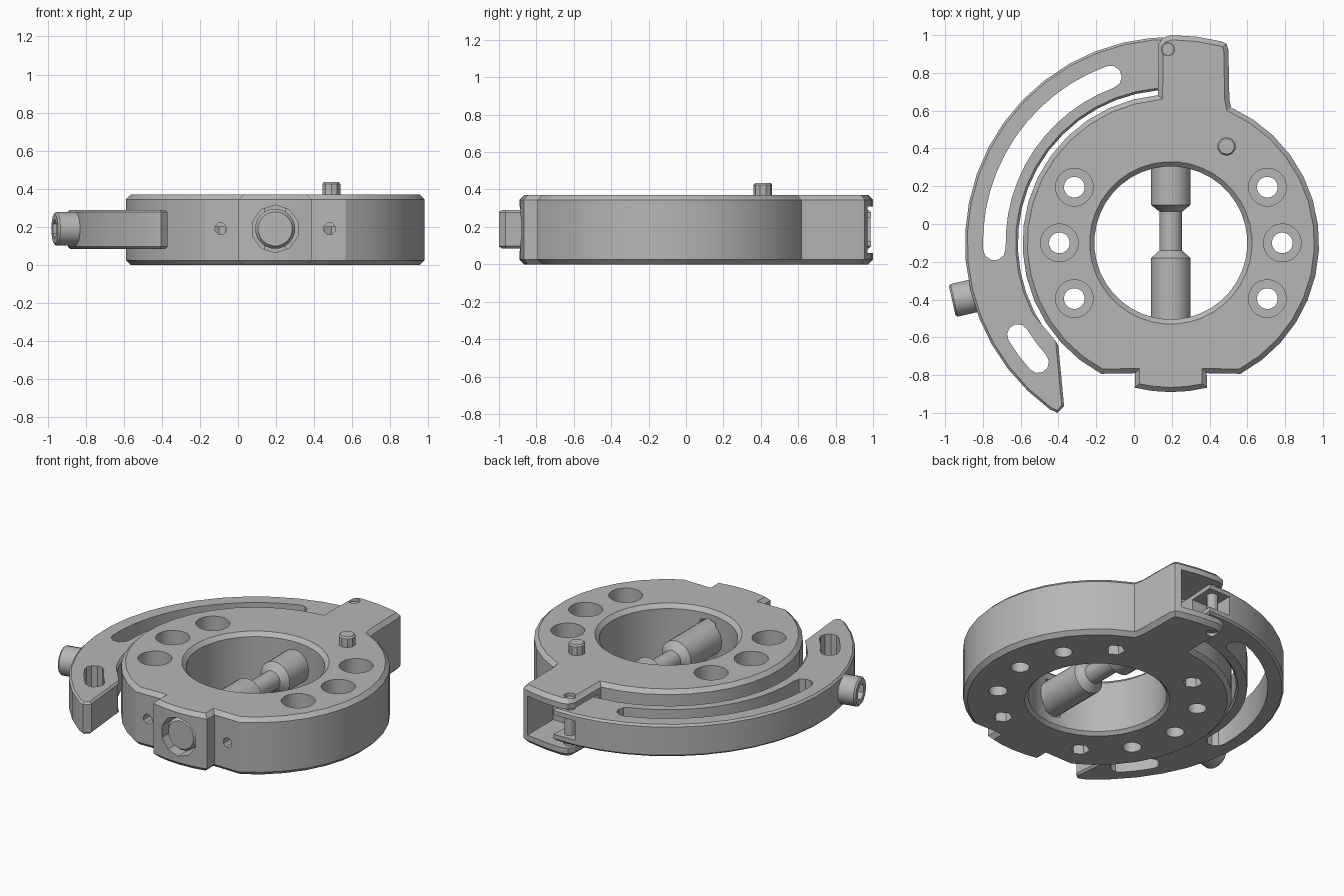
import bpy, bmesh, math
from mathutils import Vector

CX, CY = 0.195, -0.1          # ring centre
H, MID = 0.37, 0.19           # body height, mid height
UP = Vector((0, 0, 1))

if "Cube" in bpy.data.objects:
    bpy.data.objects.remove(bpy.data.objects["Cube"], do_unlink=True)

metal = bpy.data.materials.new("grey_metal")
metal.use_nodes = True
GREY = (0.47, 0.47, 0.47, 1)
metal.diffuse_color = GREY
metal.node_tree.nodes["Principled BSDF"].inputs["Base Color"].default_value = GREY


def make(name, bm):
    bmesh.ops.recalc_face_normals(bm, faces=bm.faces[:])
    mesh = bpy.data.meshes.new(name)
    bm.to_mesh(mesh)
    bm.free()
    mesh.materials.append(metal)
    obj = bpy.data.objects.new(name, mesh)
    bpy.context.scene.collection.objects.link(obj)
    return obj


def polar(r, deg):
    a = math.radians(deg)
    return (CX + r * math.cos(a), CY + r * math.sin(a))


def arc(r, start, end, step=10):
    n = max(1, round(abs(end - start) / step))
    return [polar(r, start + (end - start) * i / n) for i in range(n + 1)]


def prism(name, outline, z0, z1, chamfer=0):
    bm = bmesh.new()
    face = bm.faces.new([bm.verts.new((x, y, z0)) for x, y in outline])
    top = bmesh.ops.extrude_face_region(bm, geom=[face])["geom"]
    for v in top:
        if isinstance(v, bmesh.types.BMVert):
            v.co.z = z1
    if chamfer:
        rims = [e for e in bm.edges if abs(e.verts[0].co.z - e.verts[1].co.z) < 1e-5]
        bmesh.ops.bevel(bm, geom=rims, offset=chamfer, segments=1, affect='EDGES')
    return make(name, bm)


def lathe(name, profile, origin, axis=UP, sides=32):
    """Turned solid: profile of (radius, distance along axis)."""
    bm = bmesh.new()
    turn = Vector(axis).to_track_quat('Z', 'Y')
    rings = []
    for r, t in profile:
        ring = []
        for i in range(sides):
            a = math.tau * (i + 0.5) / sides
            p = turn @ Vector((r * math.cos(a), r * math.sin(a), t))
            ring.append(bm.verts.new(p + Vector(origin)))
        rings.append(ring)
    for a, b in zip(rings, rings[1:]):
        for i in range(sides):
            j = (i + 1) % sides
            bm.faces.new((a[i], a[j], b[j], b[i]))
    bm.faces.new(rings[0])
    bm.faces.new(rings[-1])
    return make(name, bm)


def box(name, x0, x1, y0, y1, z0, z1):
    return prism(name, [(x0, y0), (x1, y0), (x1, y1), (x0, y1)], z0, z1)


def cut(obj, cutter):
    cutter.hide_render = True
    mod = obj.modifiers.new("cut", 'BOOLEAN')
    mod.operation, mod.solver, mod.object = 'DIFFERENCE', 'EXACT', cutter
    bpy.context.view_layer.objects.active = obj
    bpy.ops.object.modifier_apply(modifier=mod.name)
    bpy.data.objects.remove(cutter, do_unlink=True)


def arc_slot(r, half, a0, a1):
    """Curved slot outline with rounded ends."""
    pts = arc(r + half, a0, a1, 6)
    for centre, base in ((a1, a1), (a0, a0 + 180)):
        c = polar(r, centre)
        for k in range(1, 5):
            a = math.radians(base + k * 36)
            pts.append((c[0] + half * math.cos(a), c[1] + half * math.sin(a)))
        if centre == a1:
            pts += arc(r - half, a1, a0, 6)
    return pts


# Ring body with front boss and rear fork
outline = (arc(0.785, 66, -62) + [(0.385, -0.79)] + arc(0.79, -76, -104, 7)
           + [(0.005, -0.79)] + arc(0.785, -118, -265)
           + [(0.13, 0.95), (0.15, 0.985)] + arc(1.1, 90, 76, 7)
           + [(0.49, 0.955), (0.5, 0.92), (0.505, 0.66)])
body = prism("ring_body", outline, 0, H, 0.025)

# Central bore with chamfered rims
cut(body, lathe("bore", [(0.455, -0.03), (0.405, 0.02), (0.405, 0.345), (0.455, 0.395)],
                (CX, CY, 0), sides=40))

# Counterbored bolt holes and hexagonal pockets underneath
for deg in (-30, 0, 30, 150, 180, 210):
    x, y = polar(0.59, deg)
    cut(body, lathe("bolt_hole", [(0.055, -0.1), (0.055, 0.14), (0.1, 0.14), (0.1, 0.5)],
                    (x, y, 0), sides=24))
for deg in (60, 120, 240, 300):
    x, y = polar(0.59, deg)
    cut(body, lathe("hex_pocket", [(0.058, -0.1), (0.058, 0.2)], (x, y, 0), sides=6))

# Front openings
FRONT = Vector((0, -1, 0))
cut(body, lathe("rod_opening", [(0.125, 0.5), (0.125, 1.0)], (CX, 0, MID), FRONT, 10))
for side in (-1, 1):
    cut(body, lathe("set_screw_hole", [(0.032, 0.65), (0.032, 1.0)],
                    (CX + side * 0.285, 0, MID), FRONT, 8))

# Fork gap for the arm and its pivot hole
cut(body, box("fork_gap", 0.0, 0.45, 0.71, 1.2, 0.06, 0.31))
PIVOT = (0.18, 0.925, 0)
cut(body, lathe("pivot_hole", [(0.035, -0.1), (0.035, 0.5)], PIVOT, sides=12))

# Cross rod with narrow waist
rod = lathe("waisted_rod", [(0.105, -0.33), (0.105, -0.1), (0.06, -0.065), (0.06, 0.14),
                            (0.105, 0.18), (0.105, 0.84), (0.09, 0.86)],
            (CX, 0, MID), FRONT, 20)

# Upright peg on top
x, y = polar(0.59, 60)
peg = lathe("upright_peg", [(0.05, 0.25), (0.05, 0.425), (0.042, 0.435)], (x, y, 0), sides=10)

# Curved swing arm
arm = prism("swing_arm", arc(1.09, 87, 234, 8) + [(-0.405, -1.0), (-0.37, -0.965), (-0.4, -0.65)]
            + arc(0.81, 223, 87, 8), 0.085, 0.29, 0.012)
cut(arm, prism("long_slot", arc_slot(0.935, 0.06, 110, 182), 0, 0.5))
cut(arm, prism("short_slot", arc_slot(0.945, 0.057, 211, 222), 0, 0.5))
cut(arm, box("knuckle_gap", 0.1, 0.4, 0.82, 1.2, 0.125, 0.25))

# Pivot pin
pin = lathe("pivot_pin", [(0.033, 0.02), (0.033, 0.35)], PIVOT, sides=12)

# Socket screw on the outside of the arm
AXIS = Vector((-0.97, -0.22, 0)).normalized()
screw = lathe("arm_screw", [(0.09, -0.07), (0.09, 0.1), (0.08, 0.11)], (-0.855, -0.382, MID), AXIS, 16)
cut(screw, lathe("hex_socket", [(0.05, 0.04), (0.05, 0.2)], (-0.855, -0.382, MID), AXIS, 6))

# Smooth the curved walls, keep sharp edges
for obj in (body, rod, peg, arm, pin, screw):
    bpy.ops.object.select_all(action='DESELECT')
    obj.select_set(True)
    bpy.context.view_layer.objects.active = obj
    bpy.ops.object.shade_smooth_by_angle(angle=math.radians(25))
